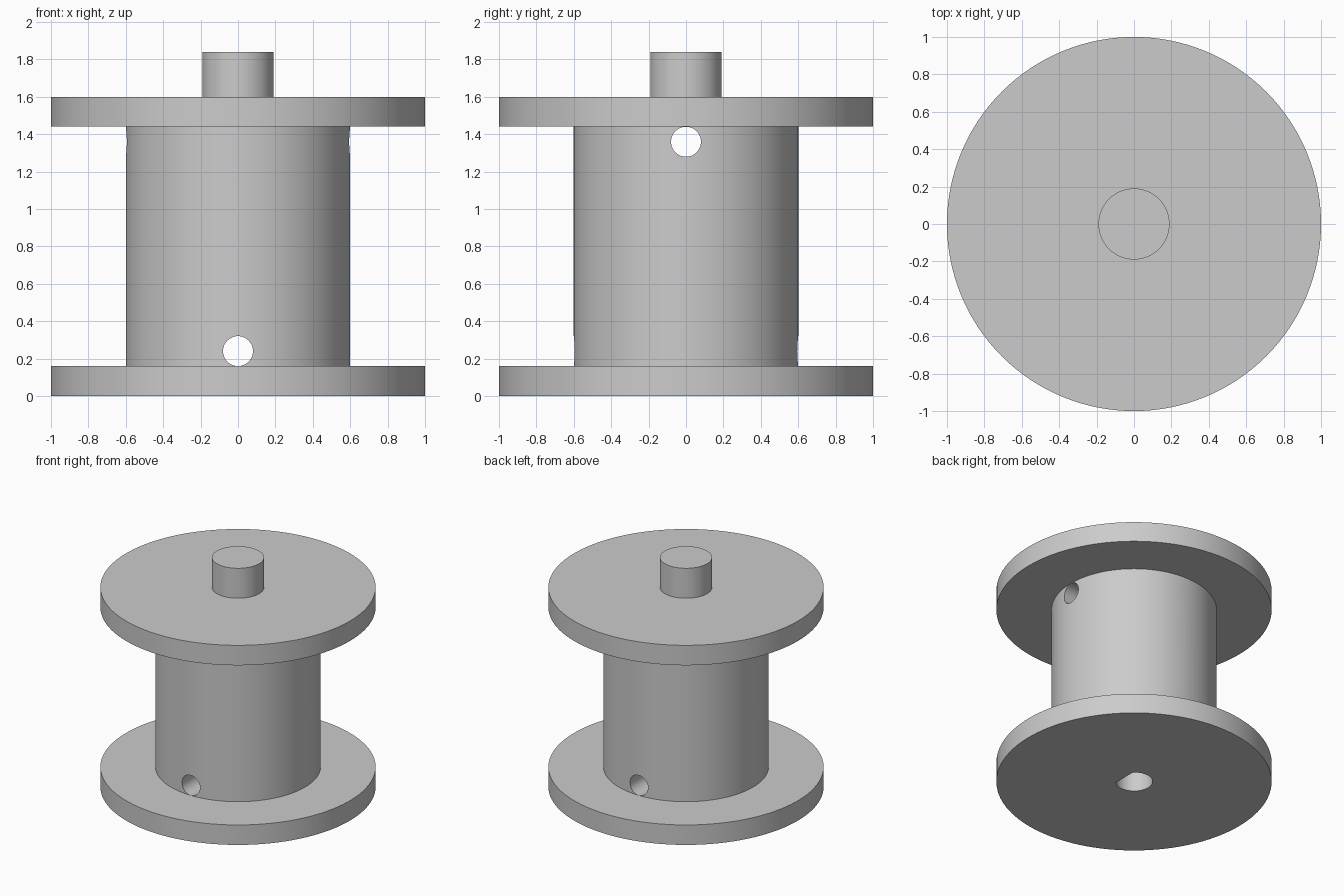
import bpy
import bmesh
import math
from mathutils import Matrix

SEGMENTS = 128

cube = bpy.data.objects.get("Cube")
if cube:
    bpy.data.objects.remove(cube, do_unlink=True)

grey = bpy.data.materials.new("plain grey")
grey.use_nodes = True
colour = (0.6, 0.6, 0.6, 1)
grey.diffuse_color = colour
grey.node_tree.nodes["Principled BSDF"].inputs["Base Color"].default_value = colour


def add_object(name, bm):
    bmesh.ops.recalc_face_normals(bm, faces=bm.faces)
    mesh = bpy.data.meshes.new(name)
    bm.to_mesh(mesh)
    bm.free()
    mesh.materials.append(grey)
    obj = bpy.data.objects.new(name, mesh)
    bpy.context.collection.objects.link(obj)
    return obj


def lathe(name, profile):
    """Solid turned around z; the first and last rings are capped."""
    bm = bmesh.new()
    rings = []
    for radius, z in profile:
        angles = [2 * math.pi * i / SEGMENTS for i in range(SEGMENTS)]
        rings.append([bm.verts.new((radius * math.cos(a), radius * math.sin(a), z)) for a in angles])
    for low, high in zip(rings, rings[1:]):
        for i in range(SEGMENTS):
            j = (i + 1) % SEGMENTS
            bm.faces.new((low[i], low[j], high[j], high[i]))
    bm.faces.new(rings[0])
    bm.faces.new(rings[-1])
    return add_object(name, bm)


def cross_hole(name, axis, z):
    """Straight drill through the barrel along x or y."""
    bm = bmesh.new()
    bmesh.ops.create_cone(bm, cap_ends=True, segments=64, radius1=0.08, radius2=0.08, depth=1.6,
                          matrix=Matrix.Translation((0, 0, z)) @ Matrix.Rotation(math.pi / 2, 4, axis))
    return add_object(name, bm)


def shaft_socket(name, radius, flat, depth):
    """Blind round socket with one flat side facing +x."""
    bm = bmesh.new()
    start = math.acos(flat / radius)
    sweep = 2 * (math.pi - start)
    outline = [start + sweep * i / 48 for i in range(49)]
    face = bm.faces.new([bm.verts.new((radius * math.cos(a), radius * math.sin(a), -0.1)) for a in outline])
    wall = bmesh.ops.extrude_face_region(bm, geom=[face])["geom"]
    top = [v for v in wall if isinstance(v, bmesh.types.BMVert)]
    bmesh.ops.translate(bm, verts=top, vec=(0, 0, depth + 0.1))
    return add_object(name, bm)


# Flanges, barrel and peg turned as one piece
spool = lathe("spool", [(1, 0), (1, 0.16), (0.6, 0.16), (0.6, 1.44),
                        (1, 1.44), (1, 1.6), (0.19, 1.6), (0.19, 1.84)])

# Cord holes and the motor shaft socket
cutters = [
    cross_hole("lower_cord_hole_cutter", 'X', 0.2405),
    cross_hole("upper_cord_hole_cutter", 'Y', 1.3595),
    shaft_socket("shaft_socket_cutter", 0.135, 0.092, 0.8),
]
for cutter in cutters:
    cutter.hide_render = True
    cutter.hide_set(True)
    cut = spool.modifiers.new(cutter.name, 'BOOLEAN')
    cut.operation = 'DIFFERENCE'
    cut.solver = 'EXACT'
    cut.object = cutter

# Apply the cuts, then smooth the round walls
bpy.ops.object.select_all(action='DESELECT')
spool.select_set(True)
bpy.context.view_layer.objects.active = spool
for cutter in cutters:
    bpy.ops.object.modifier_apply(modifier=cutter.name)
    bpy.data.objects.remove(cutter, do_unlink=True)
bpy.ops.object.shade_smooth_by_angle(angle=math.radians(30))
